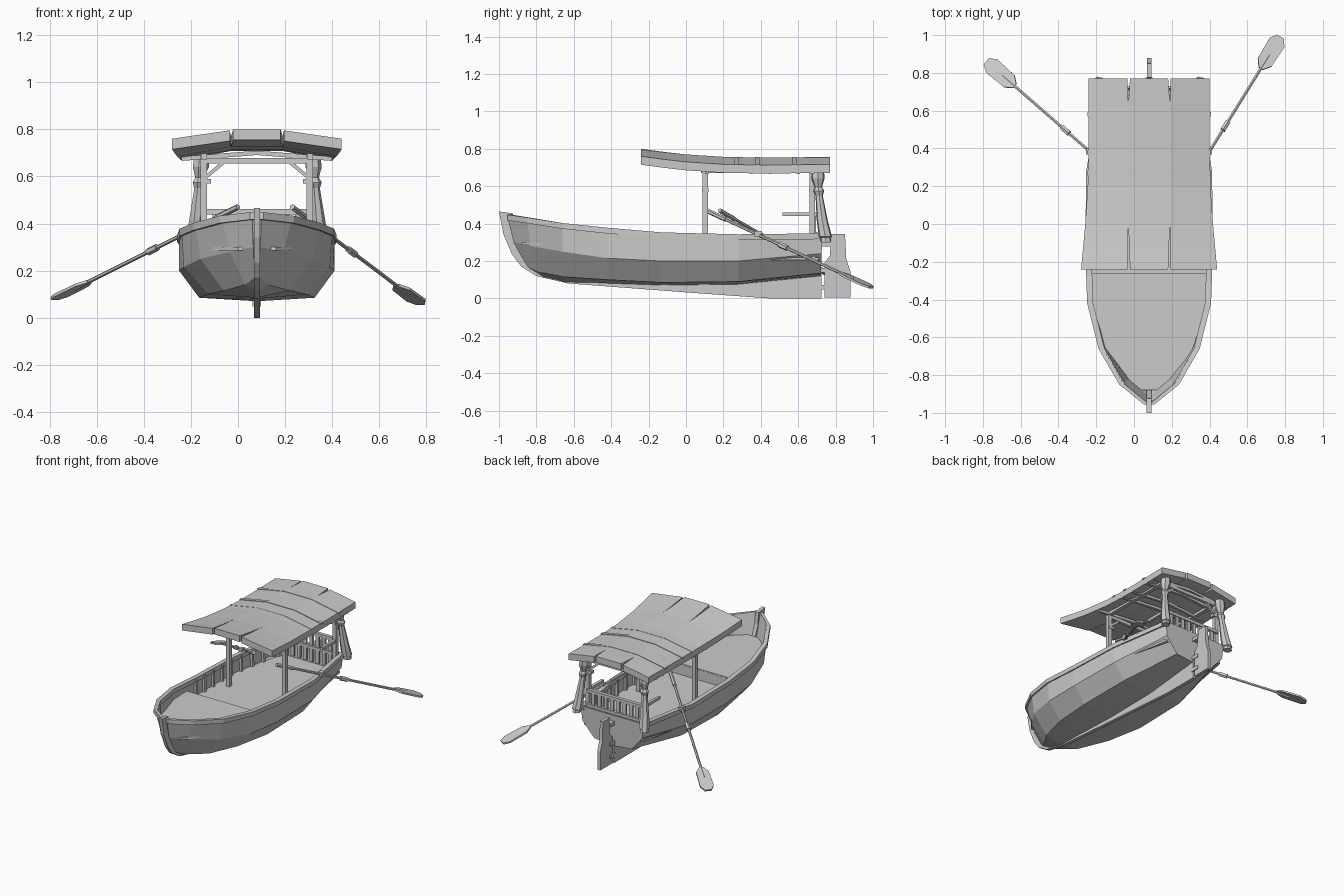
import bpy, bmesh, math
from mathutils import Vector

cube = bpy.data.objects.get("Cube")
if cube:
    bpy.data.objects.remove(cube, do_unlink=True)

grey = bpy.data.materials.new("plain grey")
grey.use_nodes = True
colour = (0.6, 0.6, 0.6, 1)
grey.diffuse_color = colour
grey.node_tree.nodes["Principled BSDF"].inputs["Base Color"].default_value = colour
CX = 0.08  # centre line of the boat


def finish(name, bm):
    bmesh.ops.recalc_face_normals(bm, faces=bm.faces[:])
    mesh = bpy.data.meshes.new(name)
    bm.to_mesh(mesh)
    bm.free()
    mesh.materials.append(grey)
    obj = bpy.data.objects.new(name, mesh)
    bpy.context.collection.objects.link(obj)
    return obj


def loft(name, rings, closed=True, caps=True):
    bm = bmesh.new()
    rows = [[bm.verts.new(p) for p in ring] for ring in rings]
    count = len(rows[0])
    for a, b in zip(rows, rows[1:]):
        for i in range(count if closed else count - 1):
            j = (i + 1) % count
            bm.faces.new((a[i], a[j], b[j], b[i]))
    if caps:
        bm.faces.new(rows[0])
        bm.faces.new(rows[-1])
    return finish(name, bm)


def box(name, centre, size):
    x, y, z = centre
    sx, sy, sz = (s / 2 for s in size)
    ring = lambda h: [(x - sx, y - sy, h), (x + sx, y - sy, h), (x + sx, y + sy, h), (x - sx, y + sy, h)]
    return loft(name, [ring(z - sz), ring(z + sz)])


def rod(name, start, end, radius, sides=6):
    start, end = Vector(start), Vector(end)
    turn = (end - start).to_track_quat('Z', 'Y')
    angles = [math.tau * (i + 0.5) / sides for i in range(sides)]
    circle = [turn @ Vector((math.cos(a), math.sin(a), 0)) * radius for a in angles]
    return loft(name, [[p + c for c in circle] for p in (start, end)])


def plate(name, outline, thick):
    # side profile in y and z, thickened across the centre line
    return loft(name, [[(CX + s * thick / 2, y, z) for y, z in outline] for s in (-1, 1)])


# Hull: each station lists gunwale, upper chine, lower chine and keel as (half width, y, z)
stations = [
    [(.02, -.955, .445), (.015, -.92, .30), (.01, -.85, .17), (0, -.82, .14)],
    [(.15, -.85, .43), (.115, -.83, .28), (.05, -.78, .14), (0, -.76, .11)],
    [(.26, -.66, .40), (.24, -.66, .25), (.14, -.65, .115), (0, -.65, .085)],
    [(.32, -.42, .375), (.31, -.42, .215), (.21, -.42, .10), (0, -.42, .08)],
    [(.33, -.13, .35), (.33, -.13, .20), (.245, -.13, .085), (0, -.13, .07)],
    [(.325, .28, .34), (.325, .28, .20), (.24, .28, .09), (0, .28, .075)],
    [(.25, .73, .345), (.24, .725, .24), (.15, .72, .135), (0, .72, .12)],
]
rings = []
for st in stations:
    port = [(CX + w, y, z) for w, y, z in st]
    rings.append(port + [(CX - w, y, z) for w, y, z in reversed(st[:-1])])
hull = loft("hull", rings, closed=False)
shell = hull.modifiers.new("planking", 'SOLIDIFY')
shell.thickness = 0.015
shell.offset = -1

# Gunwale rails
for side, label in ((1, "left"), (-1, "right")):
    rail = []
    for (w, y, z), *_ in stations:
        inner, outer = CX + side * max(w - .024, 0), CX + side * (w + .008)
        rail.append([(inner, y, z + .003), (outer, y, z + .003), (outer, y, z - .028), (inner, y, z - .028)])
    loft(label + "_gunwale", rail)


def station_at(y):
    for a, b in zip(stations, stations[1:]):
        if a[0][1] <= y <= b[0][1]:
            t = (y - a[0][1]) / (b[0][1] - a[0][1])
            return [Vector(p).lerp(Vector(q), t) for p, q in zip(a, b)]
    return [Vector(p) for p in stations[-1]]


def deck(name, ys, height):
    slices = []
    for y in ys:
        top, mid = station_at(y)[:2]
        t = min(max((height - mid.z) / (top.z - mid.z), 0), 1)
        w = mid.x + (top.x - mid.x) * t - .008
        slices.append([(CX + s * w, y, height + h) for s, h in ((-1, 0), (1, 0), (1, -.015), (-1, -.015))])
    loft(name, slices)


deck("fore_deck", (-.88, -.8, -.66, -.42, -.26), .30)
deck("floor", (-.28, -.13, .28, .71), .22)
box("deck_step", (CX, -.265, .255), (.61, .012, .075))

# Ribs inside the hull sides
for side in (-1, 1):
    for i in range(9):
        y = -.16 + i * .1
        top, mid = station_at(y)[:2]
        rod("rib", (CX + side * (mid.x - .022), y, .22), (CX + side * (top.x - .022), y, top.z - .01), .013, 4)

# Keel with stem, and rudder
plate("keel", [(-1, .465), (-.975, .34), (-.93, .235), (-.88, .17), (-.8, .12), (-.63, .08), (.1, .025),
               (.45, 0), (.725, 0), (.725, .15), (.3, .09), (-.13, .085), (-.6, .10), (-.78, .15),
               (-.87, .25), (-.915, .37), (-.925, .455)], .026)
plate("rudder", [(.74, .005), (.88, .005), (.88, .14), (.857, .21), (.85, .345), (.775, .345),
                 (.77, .23), (.74, .19)], .024)
for z in (.06, .15, .29):
    box("rudder_hinge", (CX, .745, z), (.036, .06, .025))

# Roof: a flat middle panel and two sloping ones, split at both ends
roof_line = [(-.24, .80, .36, .009), (-.13, .785, .35, .005), (0, .77, .338, 0), (.2, .757, .325, 0),
             (.4, .753, .32, 0), (.64, .755, .32, 0), (.77, .757, .32, .009)]


def roof_section(y, z, x1, x2, z2, thick=.045):
    return [(CX + x1, y, z), (CX + x2, y, z2), (CX + x2, y, z2 - thick), (CX + x1, y, z - thick)]


loft("roof_middle", [roof_section(y, z, gap - .11, .11 - gap, z) for y, z, w, gap in roof_line])
for side, label in ((1, "left"), (-1, "right")):
    loft("roof_" + label, [roof_section(y, z - gap / 2, side * (.11 + gap / 2), side * w, z - .04)
                           for y, z, w, gap in roof_line])

# Thin battens over the roof and beams beneath it
for y in (.27, .38, .58):
    z = .757
    for part, x1, x2, z2 in (("middle", -.11, .11, z), ("left", .11, .327, z - .04), ("right", -.11, -.327, z - .04)):
        loft("roof_batten_" + part, [roof_section(y + d, z, x1, x2, z2, .008) for d in (-.012, .012)])
for y in (.11, .35, .45, .6, .675):
    for side in (-1, 1):
        rod("roof_rafter", (CX, y, .70), (CX + side * .32, y, .675), .013, 4)

# Canopy posts, tie beams and corner braces
for y in (.103, .675):
    box("tie_beam", (CX, y, .667), (.47, .022, .024))
    for side in (-1, 1):
        x = CX + side * .225
        box("post", (x, y, .455), (.028, .028, .47))
        rod("brace", (x, y, .59), (x - side * .09, y, .665), .011, 4)
        box("post_collar", (x - side * .01, y, .58), (.04, .034, .02))
for side in (-1, 1):
    box("long_beam", (CX + side * .225, .39, .685), (.026, .62, .026))

# Stern railing
for z in (.345, .45):
    box("stern_rail", (CX, .69, z), (.45, .025, .022))
for i in range(8):
    box("stern_slat", (CX - .175 + i * .05, .69, .345), (.026, .012, .21))
for side in (-1, 1):
    box("side_rail", (CX + side * .225, .6, .45), (.02, .17, .02))

# Gathered curtains at the stern corners
curtain = [(.69, .705, .034), (.64, .705, .036), (.595, .708, .02), (.575, .71, .03), (.55, .712, .02),
           (.42, .728, .03), (.33, .745, .036), (.325, .745, .028), (.305, .748, .03)]
for side in (-1, 1):
    sections = []
    for z, y, r in curtain:
        x = CX + side * (.235 + (.69 - z) * .09)
        sections.append([(x + r * math.cos(a), y + r * math.sin(a), z)
                         for a in (math.tau * k / 7 for k in range(7))])
    loft("curtain", sections)


# Oars with collars and flat blades
def oar(name, handle, tip):
    handle, tip = Vector(handle), Vector(tip)
    along = (tip - handle).normalized()
    across = along.cross(Vector((0, 0, 1))).normalized()
    normal = across.cross(along) * .006
    length = (tip - handle).length
    rod(name + "_shaft", handle, handle + along * (length - .12), .009)
    rod(name + "_grip", handle, handle + along * .13, .013)
    rod(name + "_collar", handle + along * length * .44, handle + along * length * .49, .016)
    outline = [(.21, .014), (.17, .042), (.04, .046), (0, .022)]
    points = [tip - along * d + across * w for d, w in outline]
    points += [tip - along * d - across * w for d, w in reversed(outline)]
    loft(name + "_blade", [[p + normal * s for p in points] for s in (-1, 1)])


oar("left_oar", (.23, .11, .47), (.775, .99, .06))
oar("right_oar", (0, .18, .47), (-.78, .86, .08))
for x, y in ((CX + .318, .385), (CX - .318, .385)):
    box("oarlock", (x, y, .345), (.03, .035, .03))
